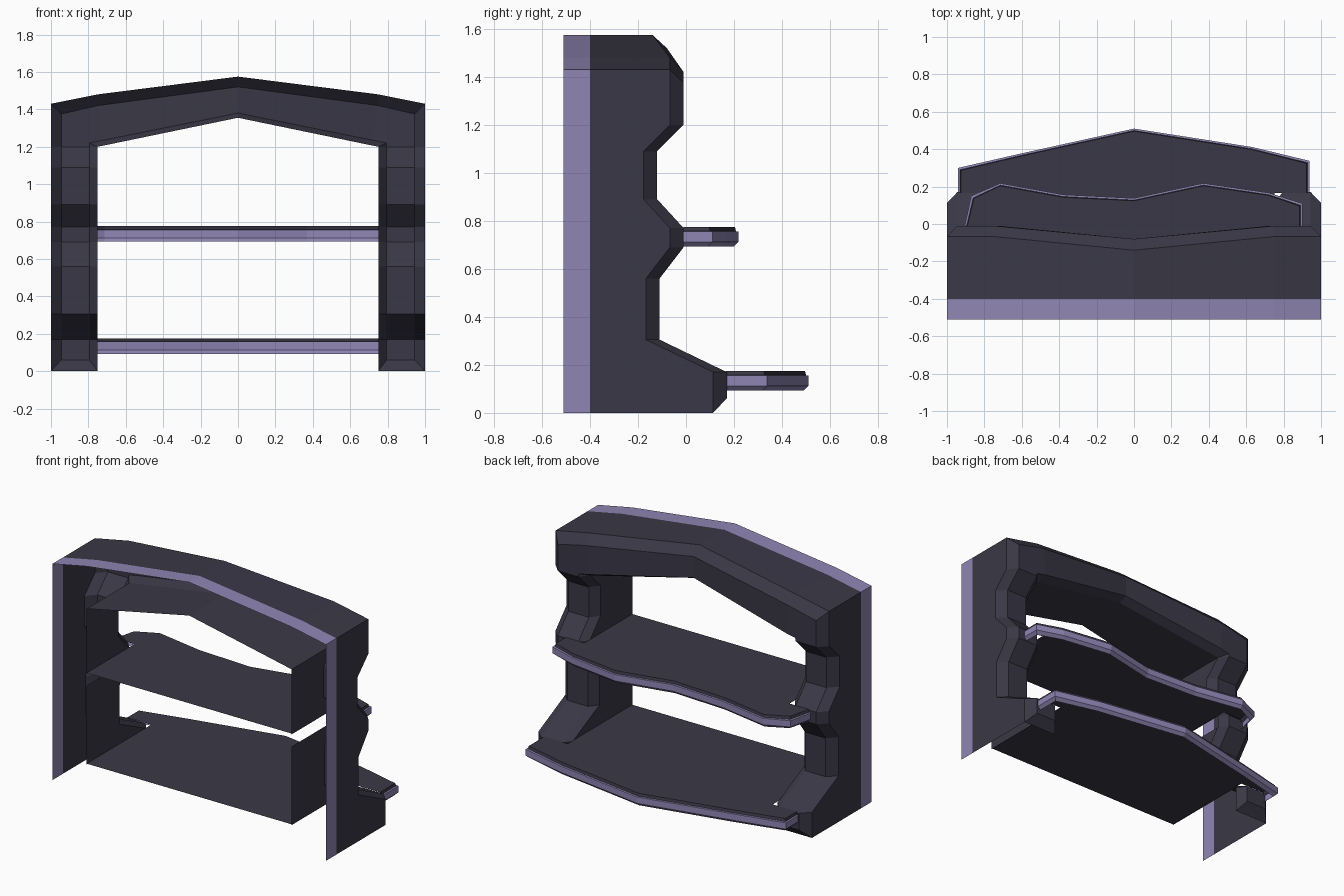
import bpy, bmesh

if "Cube" in bpy.data.objects:
    bpy.data.objects.remove(bpy.data.objects["Cube"])


def material(name, col):
    m = bpy.data.materials.new(name)
    m.diffuse_color = (*col, 1)
    m.use_nodes = True
    m.node_tree.nodes["Principled BSDF"].inputs["Base Color"].default_value = m.diffuse_color
    return m


DARK = material("dark slate", (0.042, 0.039, 0.061))
PURPLE = material("muted purple", (0.275, 0.235, 0.45))
BACK = -0.51


def finish(name, bm):
    bmesh.ops.remove_doubles(bm, verts=bm.verts, dist=0.0005)
    bmesh.ops.recalc_face_normals(bm, faces=bm.faces)
    me = bpy.data.meshes.new(name)
    bm.to_mesh(me)
    bm.free()
    me.materials.append(DARK)
    me.materials.append(PURPLE)
    ob = bpy.data.objects.new(name, me)
    bpy.context.collection.objects.link(ob)
    return ob


# Frame: open-backed shell swept up one leg and along the arch, then mirrored
def section(outer, face_out, face_in, inner, y_face, y_edge):
    pts = [(outer, BACK), (outer, -0.40), (outer, y_edge), (face_out, y_face),
           (face_in, y_face), (inner, y_edge), (inner, BACK)]
    return [(p[0], y, p[1]) for p, y in pts]


sections = [section((1, 0), (1, 0), (.75, 0), (.75, 0), .112, .112)]
for z, y in [(.06, .17), (.17, .17), (.305, -.11), (.56, -.11), (.69, -.01),
             (.77, -.01), (.89, -.12), (1.09, -.12), (1.2, -.01)]:
    sections.append(section((1, z), (.945, z), (.795, z), (.75, z), y, y - .057))
sections += [
    section((1, 1.43), (.945, 1.375), (.795, 1.22), (.75, 1.2), -.01, -.067),
    section((.75, 1.48), (.75, 1.42), (.72, 1.235), (.73, 1.204), -.01, -.067),
    section((0, 1.575), (0, 1.52), (0, 1.38), (0, 1.355), -.08, -.14),
]
OPEN_INNER = (0, 1, 5)      # spans where the shelves leave the inner wall open

bm = bmesh.new()
for side in (1, -1):
    rings = [[bm.verts.new((side * x, y, z)) for x, y, z in s] for s in sections]
    for i in range(len(rings) - 1):
        for j in range(6):
            if j == 5 and i in OPEN_INNER:
                continue
            quad = [rings[i][j], rings[i][j + 1], rings[i + 1][j + 1], rings[i + 1][j]]
            unique = []
            for v in quad:
                if all((v.co - u.co).length > 0.0005 for u in unique):
                    unique.append(v)
            if len(unique) > 2:
                f = bm.faces.new(unique)
                f.material_index = 1 if j == 0 else 0
finish("bookcase_frame", bm)


# Shelves: single dark sheet with a wavy purple lip
def inset(path, d):
    cx, cy = 0, path[0][1]
    out = []
    for k, (x, y) in enumerate(path):
        sx = 1 if x > 0 else -1
        dx = d if abs(x) > 0.8 else 0
        dy = d if 0 < k < len(path) - 1 else 0
        out.append((x - sx * dx, y - dy))
    return out


def shelf(name, path, top):
    bm = bmesh.new()
    # (inset, height below top) from underside up to the top sheet
    profile = [(.02, -.082), (0, -.062), (0, -.02), (.01, -.018), (.014, 0)]
    rows = [[bm.verts.new((x, y, top + h)) for x, y in inset(path, d)] for d, h in profile]
    for r in range(len(rows) - 1):
        for k in range(len(path) - 1):
            f = bm.faces.new([rows[r][k], rows[r][k + 1], rows[r + 1][k + 1], rows[r + 1][k]])
            f.material_index = 1 if r < 3 else 0
    y0 = path[0][1]
    ends = [bm.verts.new((x, y, top)) for x, y in
            [(.75, y0), (.75, BACK), (-.75, BACK), (-.75, y0)]]
    sheet = bm.faces.new(rows[-1] + ends)
    bmesh.ops.triangulate(bm, faces=[sheet])
    finish(name, bm)


shelf("middle_shelf", [(-.905, -.01), (-.87, .15), (-.715, .218), (-.38, .157), (0, .138),
                       (.37, .218), (.72, .167), (.9, .11), (.9, -.01)], .775)
shelf("bottom_shelf", [(-.94, .165), (-.94, .30), (-.6, .378), (0, .51),
                       (.63, .412), (.937, .338), (.937, .165)], .175)
